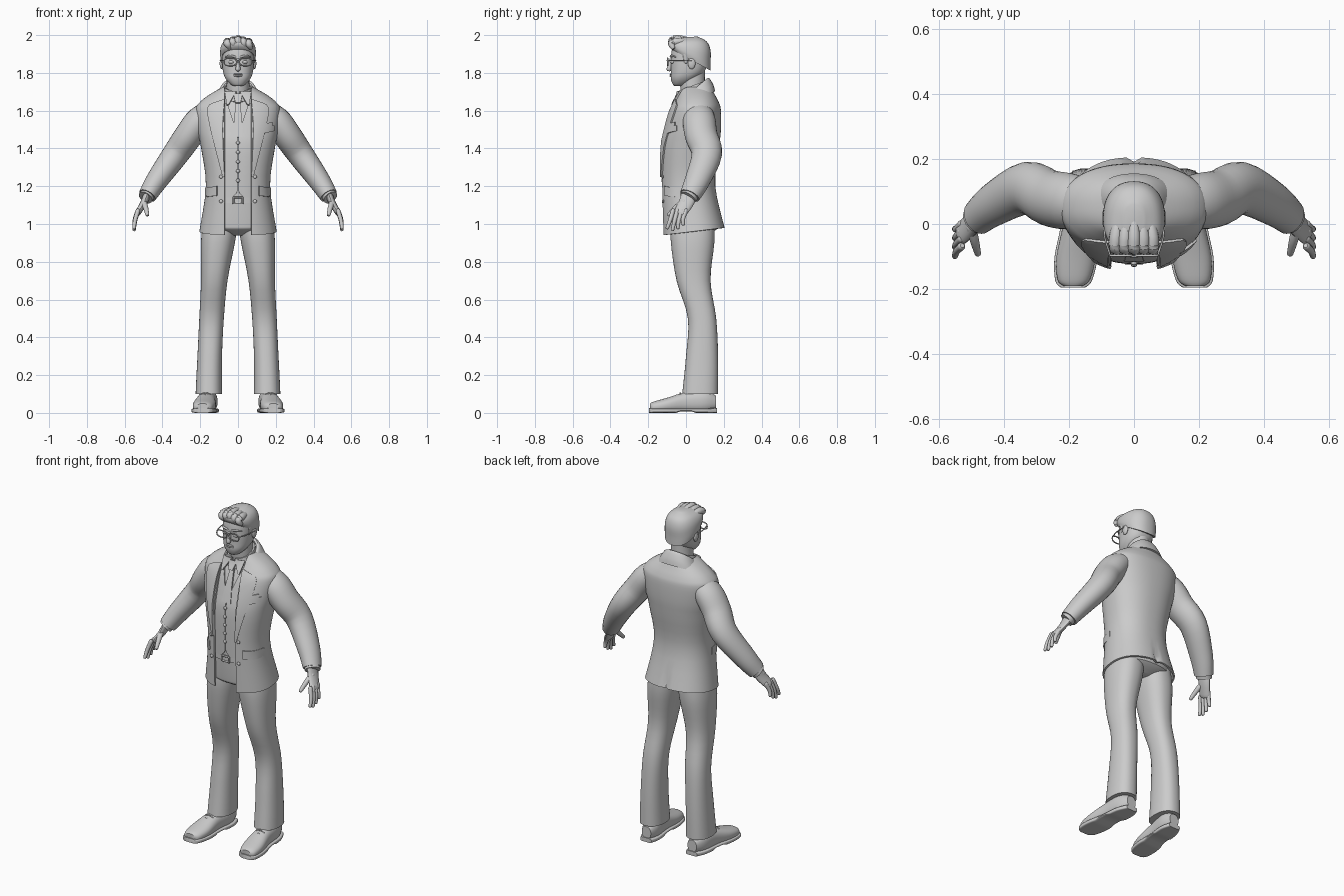
import bpy, bmesh
from math import sin, cos, asin, tau
from mathutils import Vector, Matrix

if "Cube" in bpy.data.objects:
    bpy.data.objects.remove(bpy.data.objects["Cube"])

GREY = (.6, .6, .6, 1)
clay = bpy.data.materials.new("plain_grey")
clay.use_nodes = True
clay.diffuse_color = GREY
clay.node_tree.nodes["Principled BSDF"].inputs["Base Color"].default_value = GREY
parts = []
ROUNDNESS = 2.3  # superellipse power of most cross-sections


def make(name, bm, mirror=False, thickness=0):
    """Turn a bmesh into a named part, optionally mirrored and thickened."""
    bmesh.ops.recalc_face_normals(bm, faces=bm.faces)
    mesh = bpy.data.meshes.new(name)
    bm.to_mesh(mesh)
    bm.free()
    mesh.materials.append(clay)
    part = bpy.data.objects.new(name, mesh)
    bpy.context.collection.objects.link(part)
    if thickness:
        solidify = part.modifiers.new("thickness", "SOLIDIFY")
        solidify.thickness, solidify.offset = thickness, 0
    if mirror:
        part.modifiers.new("mirror", "MIRROR").use_mirror_merge = False
    parts.append(part)


def spline(rows, steps=4):
    """Smooth curve through rows of any length."""
    curve, last = [], len(rows) - 1
    for i in range(last):
        before, start, end, after = (rows[min(max(i + k, 0), last)] for k in (-1, 0, 1, 2))
        for step in range(steps):
            t = step / steps
            curve.append([q + t / 2 * (r - p + t * (2*p - 5*q + 4*r - s + t * (3*(q - r) + s - p)))
                          for p, q, r, s in zip(before, start, end, after)])
    return curve + [list(rows[last])]


def skin(bm, rings, closed=True):
    """Join rings of points with quads and cap closed ends."""
    loops = [[bm.verts.new(point) for point in ring] for ring in rings]
    count = len(loops[0])
    for low, high in zip(loops, loops[1:]):
        for i in range(count if closed else count - 1):
            j = (i + 1) % count
            bm.faces.new((low[i], low[j], high[j], high[i]))
    if closed:
        bm.faces.new(loops[0])
        bm.faces.new(loops[-1])


def power(value, roundness):
    return abs(value) ** (2 / roundness) * (1 if value >= 0 else -1)


def nothing(position):
    return 0


def same(x, y, z):
    return x, y, z


def loft(name, rows, roundness=ROUNDNESS, center=nothing, gap=None, tilt=nothing,
         along_y=False, mirror=False, thickness=0, adjust=same, segments=48):
    """Rows: position, half width, front, back (or bottom, top along y)."""
    rings = []
    for position, half, front, back in spline(rows):
        middle, depth = (front + back) / 2, (back - front) / 2
        opening = asin(min(gap(position) / half, 1) ** (roundness / 2)) if gap else 0
        ring = []
        for i in range(segments + bool(gap)):
            angle = opening + (tau - 2 * opening) * i / segments
            u = center(position) + half * power(sin(angle), roundness)
            v = middle - depth * power(cos(angle), roundness)
            point = (u, position, v) if along_y else (u, v, position + tilt(position) * (v - middle))
            ring.append(adjust(*point))
        rings.append(ring)
    bm = bmesh.new()
    skin(bm, rings, not gap)
    make(name, bm, mirror, thickness)


def tube(name, points, mirror=False, rounded=True, depth=1, segments=16):
    """Points: x, y, z, radius; depth widens the section front to back."""
    rows = [(Vector(row[:3]), row[3]) for row in spline(points)]
    last = len(rows) - 1
    sections = [(place, (rows[min(i + 1, last)][0] - rows[max(i - 1, 0)][0]).normalized(), radius)
                for i, (place, radius) in enumerate(rows)]
    if rounded:
        def cap(section, sign):
            place, along, radius = section
            return [(place + along * sign * radius * sin(a), along, radius * cos(a)) for a in (.5, 1)]
        sections = cap(sections[0], -1)[::-1] + sections + cap(sections[-1], 1)
    rings = []
    for place, along, radius in sections:
        across = along.cross(Vector((0, 1, 0)) if abs(along.y) < .9 else Vector((1, 0, 0))).normalized()
        deep = across.cross(along) * depth
        rings.append([place + radius * (across * cos(tau * i / segments) + deep * sin(tau * i / segments))
                      for i in range(segments)])
    bm = bmesh.new()
    skin(bm, rings)
    make(name, bm, mirror)


def blob(name, place, size, mirror=False):
    bm = bmesh.new()
    bmesh.ops.create_uvsphere(bm, u_segments=20, v_segments=12, radius=1,
                              matrix=Matrix.Translation(place) @ Matrix.Diagonal((*size, 1)))
    make(name, bm, mirror)


# Torso shape shared by the jacket, waistcoat and shirt
BODY = [(.96, .2, -.12, .2), (1.2, .165, -.13, .15), (1.4, .19, -.13, .17), (1.5, .21, -.11, .18),
        (1.6, .22, -.08, .18), (1.64, .2, -.06, .17), (1.68, .15, -.04, .15), (1.72, .08, -.03, .13)]
DENSE = spline(BODY, 8)


def body(z, inset=0):
    """Torso row at a height, shrunk by an inset."""
    low, high = next((pair for pair in zip(DENSE, DENSE[1:]) if z <= pair[1][0]), DENSE[-2:])
    t = (z - low[0]) / (high[0] - low[0])
    half, front, back = (a + (b - a) * t for a, b in zip(low[1:], high[1:]))
    return z, half - inset, front + inset, back - inset


def front_y(x, z):
    z, half, front, back = body(z)
    curve = max(0, 1 - min(1, abs(x) / half) ** ROUNDNESS) ** (1 / ROUNDNESS)
    return (front + back) / 2 - curve * (back - front) / 2


def patch(name, edge, other=None, lift=.01, mirror=True):
    """Cloth panel between two (x, z) edges laid on the torso; one edge alone is reflected."""
    other = other or [(-x, z) for x, z in edge]
    rings = []
    for start, end in zip(spline(edge), spline(other)):
        across = [Vector(start).lerp(Vector(end), i / 10) for i in range(11)]
        rings.append([(x, front_y(x, z) - lift, z) for x, z in across])
    bm = bmesh.new()
    skin(bm, rings, False)
    make(name, bm, mirror, .01)


def flap(name, x, z, width, height, mirror=False):
    """Slanted rectangular pocket panel from its lower inner corner."""
    rise = -width / 8 if mirror else width / 4
    patch(name, [(x, z + height), (x, z)], [(x + width, z + height + rise), (x + width, z + rise)],
          mirror=mirror)


def button(name, x, z, lift, mirror=False):
    blob(name, (x, front_y(x, z) - lift, z), (.01, .006, .01), mirror)


def fold_vent(x, y, z):
    """Tuck the jacket inward at the centre of the back hem."""
    return x, y - (.014 if y > .1 and abs(x) < .004 and z < 1.07 else 0), z


# Jacket, waistcoat and shirt
loft("jacket", BODY, gap=lambda z: .07, tilt=lambda z: max(0, 1.2 - z) / 2, thickness=.01,
     adjust=fold_vent, segments=64)
loft("jacket_collar", [(1.64, .13, -.07, .15), (1.67, .11, -.05, .14), (1.7, .09, -.05, .12), (1.7, .08, -.04, .11)],
     gap=lambda z: .07, tilt=lambda z: 4 * z - 6, thickness=.01)
loft("waistcoat", [body(1.14 + i / 20, .012) for i in range(11)], thickness=.006,
     gap=lambda z: max(.002, 1.17 - z, (z - 1.47) / 3))
loft("shirt", [body(1.1 + i / 10, .022) for i in range(7)])
loft("shirt_collar", [(1.68, .08, -.05, .12), (1.73, .07, -.04, .1)], 2, gap=lambda z: .01,
     tilt=lambda z: .4, thickness=.01)
patch("collar_point", [(.01, 1.7), (.05, 1.63)], [(.07, 1.7), (.06, 1.63)])
patch("lapel", [(.07, 1.25), (.08, 1.5), (.07, 1.66)], [(.08, 1.25), (.16, 1.58), (.13, 1.64)])
patch("tie", [(.01, 1.66), (.03, 1.46)], lift=-.01, mirror=False)
patch("tie_knot", [(.025, 1.69), (.014, 1.64)], mirror=False)
flap("pocket_flap", .11, 1.15, .06, .05, True)
flap("breast_pocket", .14, 1.48, .05, .03)
flap("handkerchief", .14, 1.51, .04, .02)
for z in (1.12, 1.25):
    button("jacket_button", .09, z, .01, True)
for i in range(5):
    button("waistcoat_button", 0, 1.23 + i / 20, -.006)

# Trousers and belt
loft("trouser_seat", [(.94, .06, -.04, .1), (.97, .16, -.09, .16), (1, .18, -.1, .17), (1.14, .16, -.11, .14)])
loft("trouser_leg", [(.1, .07, -.02, .17), (.3, .065, 0, .17), (.5, .065, .01, .16), (.7, .07, -.05, .13),
                     (.9, .09, -.08, .15), (1, .09, -.08, .15)], center=lambda z: .155 - .06 * z * z, mirror=True)
loft("belt", [(1.11, .16, -.115, .15), (1.14, .16, -.115, .15)])
for z in (1.11, 1.14):
    tube("buckle_bar", [(x, -.12, z, .005) for x in (-.024, .024)])
tube("buckle_side", [(.024, -.12, z, .005) for z in (1.11, 1.14)], True)

# Sleeves
tube("sleeve", [(.13, .07, 1.6, .06), (.2, .07, 1.55, .075), (.26, .08, 1.47, .075), (.33, .11, 1.37, .07),
                (.43, .06, 1.23, .058), (.48, .02, 1.15, .048)], True, False, 1.15, 28)
tube("shirt_cuff", [(.46, .04, 1.18, .04), (.49, .01, 1.14, .04)], True, False, 1.15, 24)
for i in range(3):
    blob("cuff_button", (.47 - i / 90, .085 + i / 99, 1.18 + i / 55), (.008, .006, .008), True)

# Hands
tube("palm", [(.48, .02, 1.16, .02), (.5, 0, 1.11, .018), (.53, -.03, 1.06, .016)], True, depth=2.2)
for i, length in enumerate((.08, .09, .08, .06)):
    y = (i - 3) * .023
    tube("finger", [(.53, y, 1.07, .012), (.545, y - .015, 1.06 - length / 2, .011),
                    (.55, y - .03 + i / 200, 1.06 - length, .009)], True)
tube("thumb", [(.5, -.01, 1.12, .015), (.49, -.05, 1.09, .014), (.48, -.09, 1.05, .01)], True)


# Shoes, turned slightly out towards the toes
def shoe_line(y):
    return .168 - y / 10


SHOE = [(.16, .03, .02, .09), (.1, .05, 0, .12), (0, .05, 0, .11), (-.1, .06, 0, .08),
        (-.17, .05, 0, .06), (-.19, .03, .01, .05)]
loft("shoe_upper", SHOE, center=shoe_line, along_y=True, mirror=True,
     adjust=lambda x, y, z: (x, y, max(z, .015)))
loft("shoe_sole", [(y * 1.03, half + .006, 0, .025) for y, half, *_ in SHOE], 5, shoe_line,
     along_y=True, mirror=True,
     adjust=lambda x, y, z: (x, y, z + (.008 if -.03 < y < .04 and z < .01 else 0)))
for i in range(3):
    y, z = -.03 - i / 50, .105 - i / 90
    tube("shoelace", [(shoe_line(y) + side * .025, y, z - .008 * abs(side), .004) for side in (-1, 0, 1)], True)

# Neck and head
loft("neck", [(1.62, .065, -.01, .11), (1.72, .06, -.03, .1), (1.82, .06, -.03, .1)], 2)
loft("head", [(1.73, .02, -.06, -.02), (1.74, .04, -.07, .01), (1.77, .066, -.08, .06), (1.81, .08, -.08, .1),
              (1.88, .085, -.08, .12), (1.94, .08, -.07, .12), (1.98, .04, -.04, .08)])
tube("nose", [(0, -.08, 1.87, .008), (0, -.09, 1.82, .013)])
for name, z in (("upper_lip", 1.793), ("lower_lip", 1.784)):
    blob(name, (0, -.077, z), (.024, .01, .005))
blob("eye", (.035, -.07, 1.857), (.016, .012, .009), True)
tube("eyebrow", [(.014, -.08, 1.885, .005), (.04, -.078, 1.89, .006), (.066, -.055, 1.885, .003)], True)
blob("ear", (.087, .03, 1.85), (.01, .02, .03), True)

# Hair with a swept front
loft("hair", [(1.87, .09, -.08, .13), (1.9, .095, -.09, .13), (1.94, .09, -.09, .13), (1.97, .07, -.07, .11),
              (1.99, .03, -.03, .06)], tilt=lambda z: 5 * (z - 1.98))
for i in range(-2, 3):
    x, top = i * .028, 1.98 - abs(i) / 140
    tube("hair_lock", [(x + .01, -.07, top - .03, .013), (x, -.075, top - .01, .02),
                       (x, -.04, top, .02), (x * .8, .02, top - .01, .016)])
tube("sideburn", [(.083, 0, 1.9, .009), (.082, 0, 1.855, .005)], True, depth=2)

# Glasses
rim = [(.04 + .033 * power(cos(tau * i / 16), 3), -.097, 1.858 + .02 * power(sin(tau * i / 16), 3), .0035)
       for i in range(17)]
tube("glasses_rim", rim, True, False)
tube("glasses_bridge", [(x, -.1, 1.865, .003) for x in (-.01, .01)])
tube("glasses_arm", [(.073, -.096, 1.866, .003), (.09, -.04, 1.866, .003), (.094, .03, 1.866, .003)], True)

# Bake modifiers and shade smooth with crisp edges
bpy.ops.object.select_all(action="DESELECT")
for part in parts:
    part.select_set(True)
bpy.context.view_layer.objects.active = parts[0]
bpy.ops.object.convert(target="MESH")
bpy.ops.object.shade_smooth_by_angle(angle=.7)
